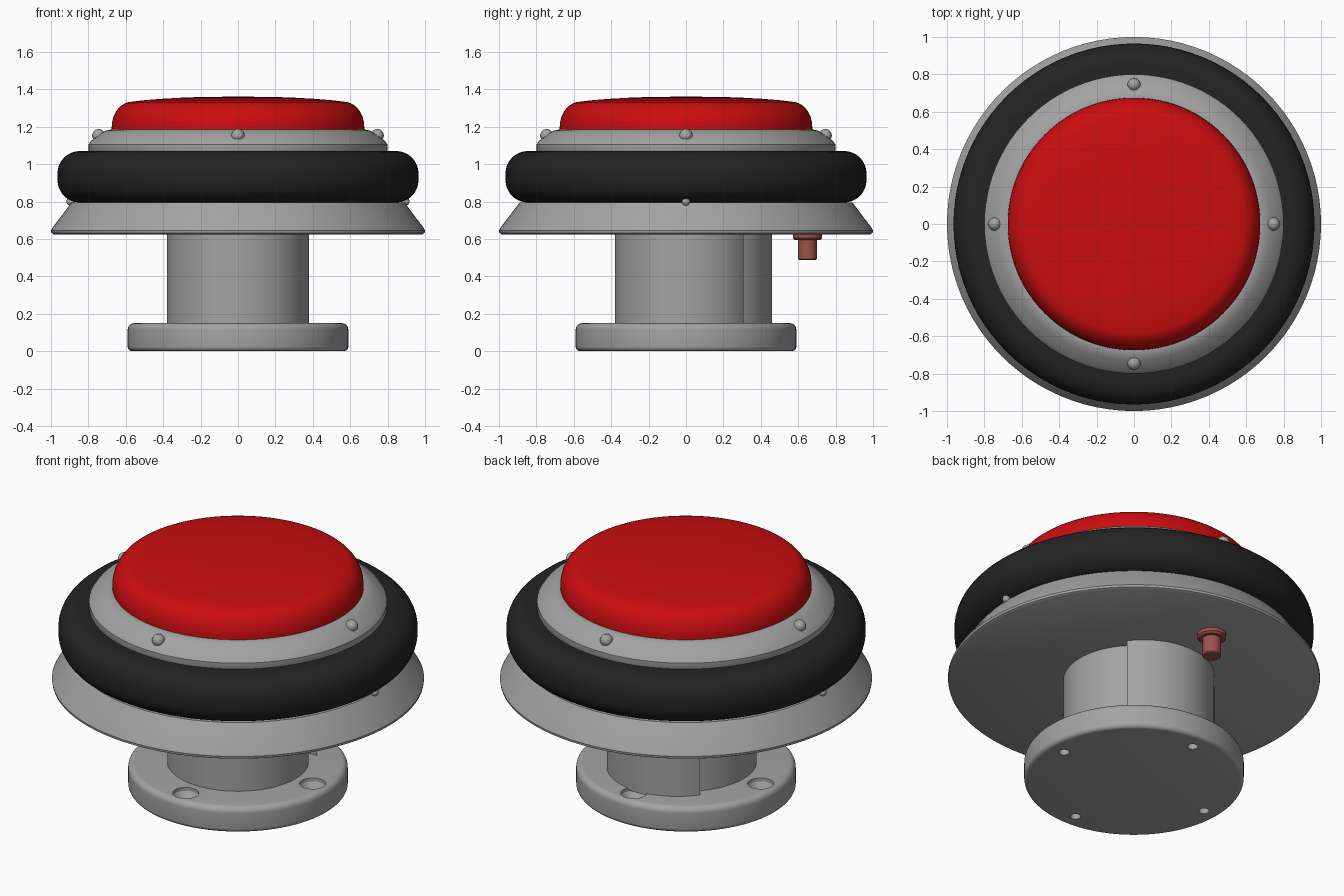
import bpy, bmesh, math
from mathutils import Matrix, Vector

if "Cube" in bpy.data.objects:
    bpy.data.objects.remove(bpy.data.objects["Cube"])

def material(name, rgb):
    m = bpy.data.materials.new(name)
    m.diffuse_color = (*rgb, 1)
    m.use_nodes = True
    m.node_tree.nodes["Principled BSDF"].inputs["Base Color"].default_value = m.diffuse_color
    return m

GREY = material("grey metal", (0.37, 0.365, 0.365))
BLACK = material("black rubber", (0.017, 0.017, 0.017))
RED = material("red button", (0.60, 0.004, 0.005))
COPPER = material("copper red", (0.33, 0.085, 0.07))

def smooth(ob, angle=30):
    for p in ob.data.polygons:
        p.use_smooth = True
    ob.data.set_sharp_from_angle(angle=math.radians(angle))

def finish(name, bm, mat, loc=(0, 0, 0)):
    bmesh.ops.recalc_face_normals(bm, faces=bm.faces)
    me = bpy.data.meshes.new(name)
    bm.to_mesh(me)
    bm.free()
    me.materials.append(mat)
    ob = bpy.data.objects.new(name, me)
    ob.location = loc
    bpy.context.collection.objects.link(ob)
    smooth(ob)
    return ob

def arc(cr, cz, rad, a0, a1, n=6):
    """Profile points on an arc, angles in degrees."""
    return [(cr + rad * math.cos(math.radians(a0 + (a1 - a0) * i / n)),
             cz + rad * math.sin(math.radians(a0 + (a1 - a0) * i / n)))
            for i in range(n + 1)]

def lathe(name, profile, mat, loc=(0, 0, 0), steps=96, closed=False):
    bm = bmesh.new()
    vs = [bm.verts.new((r, 0, z)) for r, z in profile]
    es = [bm.edges.new(p) for p in zip(vs, vs[1:])]
    if closed:
        es.append(bm.edges.new((vs[-1], vs[0])))
    bmesh.ops.spin(bm, geom=vs + es, cent=(0, 0, 0), axis=(0, 0, 1),
                   angle=math.tau, steps=steps, use_merge=False)
    bmesh.ops.remove_doubles(bm, verts=bm.verts, dist=1e-5)
    return finish(name, bm, mat, loc)

def ball(name, rad, loc, mat):
    bm = bmesh.new()
    bmesh.ops.create_uvsphere(bm, u_segments=20, v_segments=12, radius=rad)
    return finish(name, bm, mat, loc)

# Base flange with rounded rim and four countersunk screw holes
base = lathe("base_flange",
             [(0, 0), (0.565, 0)] + arc(0.565, 0.025, 0.025, -90, 0)
             + arc(0.555, 0.115, 0.035, 0, 90) + [(0, 0.15)], GREY)
for i in range(4):
    a = i * math.pi / 2
    cutter = lathe("hole_cutter",
                   [(0, -0.05), (0.028, -0.05), (0.028, 0.09), (0.045, 0.09),
                    (0.07, 0.13), (0.07, 0.2), (0, 0.2)], GREY,
                   (0.49 * math.cos(a), 0.49 * math.sin(a), 0), 32)
    cutter.hide_render = True
    mod = base.modifiers.new("hole", "BOOLEAN")
    mod.operation = "DIFFERENCE"
    mod.solver = "EXACT"
    mod.object = cutter
    bpy.context.view_layer.update()
    bpy.context.view_layer.objects.active = base
    bpy.ops.object.modifier_apply(modifier=mod.name)
    bpy.data.objects.remove(cutter, do_unlink=True)
smooth(base)

# Column, and the cable cover bulging from its back
lathe("column", [(0, 0.14), (0.38, 0.14), (0.38, 0.635), (0, 0.635)], GREY)
bm = bmesh.new()
start = math.asin(0.225 / 0.38)
ring = []
for i in range(33):
    a = start + (math.pi - 2 * start) * i / 32
    ring.append(bm.verts.new((0.38 * math.cos(a), 0.08 + 0.38 * math.sin(a), 0.14)))
face = bm.faces.new(ring)
top = bmesh.ops.extrude_face_region(bm, geom=[face])["geom"]
bmesh.ops.translate(bm, vec=(0, 0, 0.495),
                    verts=[v for v in top if isinstance(v, bmesh.types.BMVert)])
finish("cable_cover", bm, GREY)

# Flared skirt disc
lathe("skirt", [(0, 0.625), (0.985, 0.625), (0.998, 0.632), (1.0, 0.645),
                (0.992, 0.66), (0.89, 0.795), (0, 0.795)], GREY)

# Rubber bumper ring
lathe("rubber_bumper",
      [(0.6, 0.795)] + arc(0.845, 0.915, 0.12, -90, 0, 10)
      + arc(0.845, 0.95, 0.12, 0, 90, 10) + [(0.6, 1.07)], BLACK, closed=True)

# Clamp ring around the button
lathe("clamp_ring", [(0.6, 1.06), (0.795, 1.06), (0.8, 1.07), (0.8, 1.105),
                     (0.785, 1.125), (0.73, 1.165), (0.705, 1.18), (0.68, 1.185),
                     (0.6, 1.185)], GREY, closed=True)

# Domed red push button
lathe("push_button", [(0, 1.1), (0.675, 1.1), (0.675, 1.2)]
      + [(0.565 + 0.11 * math.cos(t), 1.2 + 0.134 * math.sin(t))
         for t in [math.radians(d) for d in range(10, 81, 10)]]
      + [(0.5, 1.342), (0.4, 1.35), (0.27, 1.357), (0.13, 1.36), (0, 1.361)], RED)

# Clamp screws, and the two side screws on the skirt
for i in range(4):
    a = i * math.pi / 2
    ball(f"clamp_screw_{i + 1}", 0.035,
         (0.745 * math.cos(a), 0.745 * math.sin(a), 1.153), GREY)
for side, x in (("left", -0.895), ("right", 0.895)):
    ball(f"skirt_screw_{side}", 0.022, (x, 0, 0.80), GREY)

# Cable gland under the back of the skirt
lathe("cable_gland", [(0, 0.488), (0.044, 0.488), (0.05, 0.494), (0.05, 0.595),
                      (0.068, 0.595), (0.078, 0.605), (0.078, 0.63), (0, 0.63)],
      COPPER, (0, 0.65, 0), 32)
